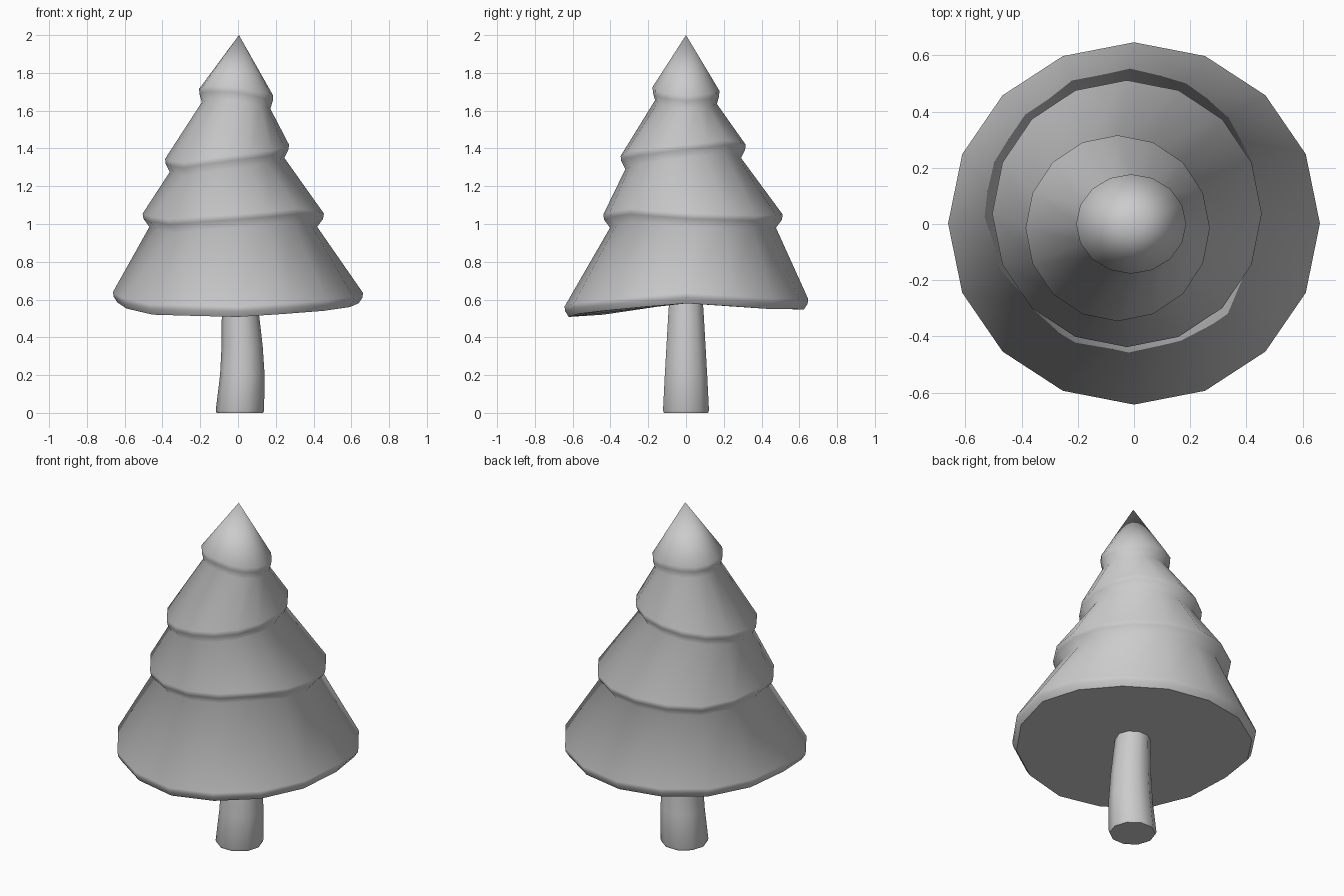
import bpy, bmesh
from math import cos, sin, tau

if "Cube" in bpy.data.objects:
    bpy.data.objects.remove(bpy.data.objects["Cube"])


def loft(name, rings, apex=None):
    """Skin a stack of rings; smooth sides, flat end caps, optional tip."""
    bm = bmesh.new()
    loops = [[bm.verts.new(p) for p in ring] for ring in rings]
    n = len(loops[0])
    for a, b in zip(loops, loops[1:]):
        for i in range(n):
            j = (i + 1) % n
            bm.faces.new((a[i], a[j], b[j], b[i])).smooth = True
    bm.faces.new(loops[0][::-1])
    top = loops[-1]
    if apex:
        tip = bm.verts.new(apex)
        for i in range(n):
            bm.faces.new((top[i], top[(i + 1) % n], tip)).smooth = True
    else:
        bm.faces.new(top)
    bmesh.ops.recalc_face_normals(bm, faces=bm.faces[:])
    mesh = bpy.data.meshes.new(name)
    bm.to_mesh(mesh)
    bm.free()
    obj = bpy.data.objects.new(name, mesh)
    bpy.context.collection.objects.link(obj)
    return obj


def wavy_ring(cx, cy, rx, ry, heights, scale, dz, sides=16):
    """Ring whose height follows eight samples around the tree."""
    pts = []
    for i in range(sides):
        t = i * 8 / sides
        k, f = int(t), t - int(t)
        z = heights[k] * (1 - f) + heights[(k + 1) % 8] * f
        a = tau * i / sides
        pts.append((cx + rx * scale * cos(a), cy + ry * scale * sin(a), z + dz))
    return pts


# Foliage tiers: centre, radii, lip heights every 45 degrees from +x
tiers = [
    (0.0, 0.002, 0.662, 0.645, (.58, .55, .548, .555, .585, .52, .508, .54)),
    (-0.025, 0.037, 0.48, 0.475, (1.03, 1.02, 1.025, 1.01, 1.03, 1.0, 1.025, 1.055)),
    (-0.058, -0.015, 0.328, 0.331, (1.395, 1.42, 1.395, 1.355, 1.32, 1.30, 1.335, 1.365)),
    (-0.01, 0.0, 0.196, 0.177, (1.655, 1.665, 1.68, 1.68, 1.69, 1.705, 1.70, 1.67)),
]
rings = []
for i, tier in enumerate(tiers):
    if i == 0:
        rings.append(wavy_ring(*tier, 0.965, 0.0))
        rings.append(wavy_ring(*tier, 0.995, 0.03))
        rings.append(wavy_ring(*tier, 1.0, 0.055))
    else:
        rings.append(wavy_ring(*tier, 0.925, -0.045))
        rings.append(wavy_ring(*tier, 0.99, -0.003))
        rings.append(wavy_ring(*tier, 1.0, 0.025))
loft("foliage", rings, apex=(0.005, 0.0, 2.0))

# Slightly bowed trunk: height, centre x, radius
trunk = [(0.0, 0.01, 0.123), (0.012, 0.01, 0.128), (0.2, 0.023, 0.118),
         (0.35, 0.022, 0.109), (0.5, 0.014, 0.1), (0.6, 0.008, 0.093)]
loft("trunk", [[(cx + r * cos(tau * i / 10), r * sin(tau * i / 10), z)
                for i in range(10)] for z, cx, r in trunk])
